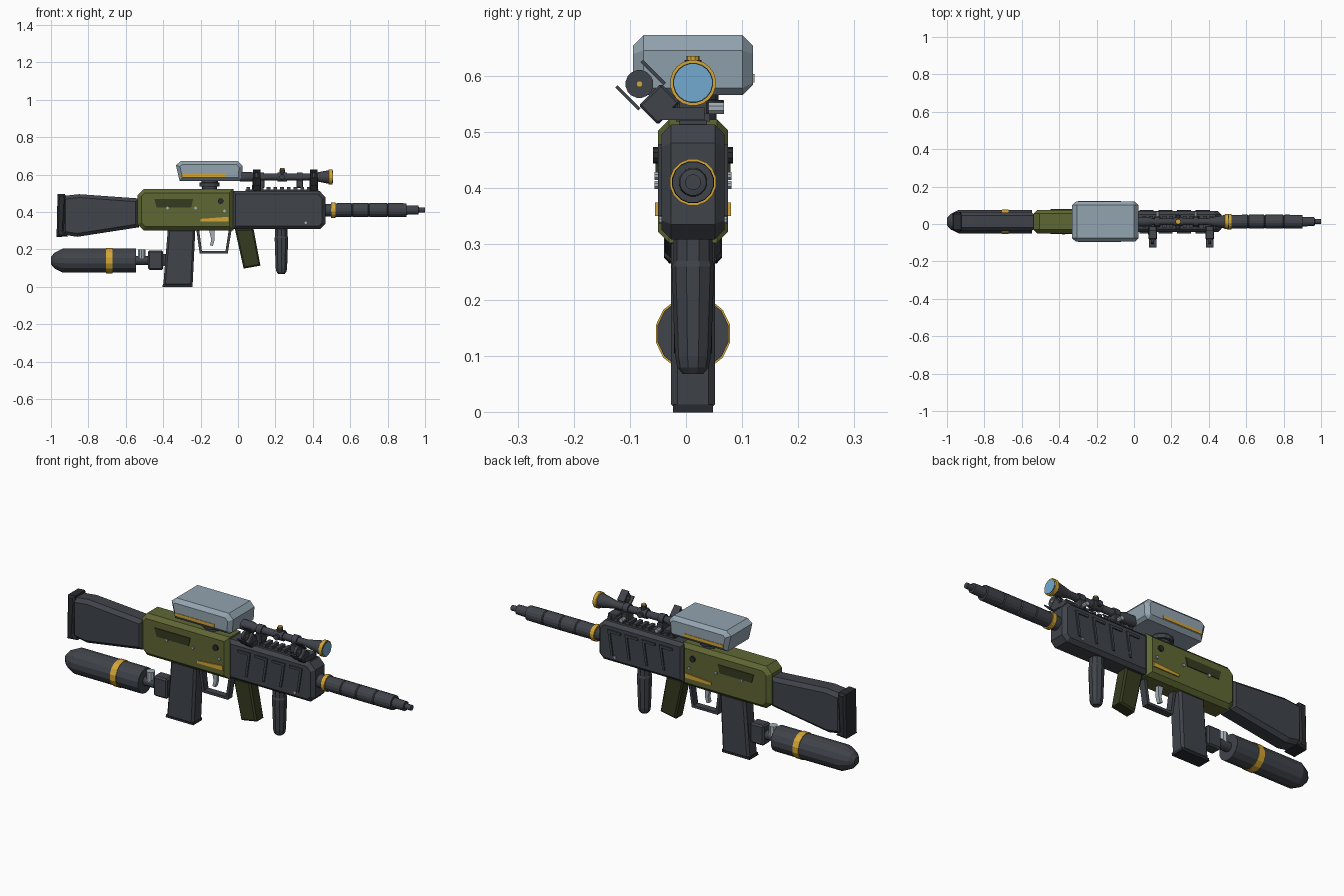
import bpy, bmesh, math
from mathutils import Matrix, Vector

if "Cube" in bpy.data.objects:
    bpy.data.objects.remove(bpy.data.objects["Cube"], do_unlink=True)

CY = 0.0125  # middle plane of the model


def material(name, rgb):
    m = bpy.data.materials.new(name)
    m.use_nodes = True
    m.diffuse_color = (*rgb, 1)
    m.node_tree.nodes["Principled BSDF"].inputs["Base Color"].default_value = (*rgb, 1)
    return m


DARK = material("dark gunmetal", (0.05, 0.056, 0.067))
BLACK = material("near black", (0.022, 0.025, 0.029))
OLIVE = material("olive", (0.115, 0.135, 0.034))
DEEP = material("deep olive", (0.035, 0.043, 0.014))
GREY = material("blue grey", (0.29, 0.37, 0.43))
METAL = material("light metal", (0.36, 0.42, 0.46))
GOLD = material("amber yellow", (0.66, 0.38, 0.035))
GLASS = material("sky glass", (0.17, 0.40, 0.63))


def finish(name, bm, mat, smooth=False):
    bmesh.ops.recalc_face_normals(bm, faces=bm.faces)
    me = bpy.data.meshes.new(name)
    bm.to_mesh(me)
    bm.free()
    me.materials.append(mat)
    ob = bpy.data.objects.new(name, me)
    bpy.context.collection.objects.link(ob)
    if smooth:
        bpy.ops.object.select_all(action="DESELECT")
        ob.select_set(True)
        bpy.context.view_layer.objects.active = ob
        bpy.ops.object.shade_smooth_by_angle(angle=math.radians(30))
    return ob


def prism(name, pts, half, mat, chamfer=0.0, y=CY):
    """Side profile (x, z) extruded across the width, with chamfered rims."""
    bm = bmesh.new()
    face = bm.faces.new([bm.verts.new((x, y - half, z)) for x, z in pts])
    new = bmesh.ops.extrude_face_region(bm, geom=[face])["geom"]
    moved = [v for v in new if isinstance(v, bmesh.types.BMVert)]
    bmesh.ops.translate(bm, verts=moved, vec=(0, 2 * half, 0))
    if chamfer:
        rim = [e for e in bm.edges if abs(e.verts[0].co.y - e.verts[1].co.y) < 1e-6]
        bmesh.ops.bevel(bm, geom=rim, offset=chamfer, segments=1, affect="EDGES")
    return finish(name, bm, mat)


def box(name, lo, hi, mat, chamfer=0.0, turn=None):
    bm = bmesh.new()
    lo, hi = Vector(lo), Vector(hi)
    bmesh.ops.create_cube(bm, size=1)
    bmesh.ops.scale(bm, verts=bm.verts, vec=hi - lo)
    bmesh.ops.translate(bm, verts=bm.verts, vec=(lo + hi) / 2)
    if chamfer:
        bmesh.ops.bevel(bm, geom=bm.edges[:], offset=chamfer, segments=1, affect="EDGES")
    if turn:
        bmesh.ops.transform(bm, matrix=turn, verts=bm.verts)
    return finish(name, bm, mat)


def lathe(name, prof, mat, origin=(0, CY, 0), axis="X", sides=16, smooth=False, turn=None):
    """Profile of (distance along axis, radius), closed at both ends."""
    bm = bmesh.new()
    rings = []
    for d, r in prof:
        ring = []
        for i in range(sides):
            a = 2 * math.pi * (i + 0.5) / sides
            u, v = r * math.cos(a), r * math.sin(a)
            p = {"X": (d, u, v), "Y": (u, d, v), "Z": (u, v, d)}[axis]
            ring.append(bm.verts.new(Vector(origin) + Vector(p)))
        rings.append(ring)
    for a, b in zip(rings, rings[1:]):
        for i in range(sides):
            j = (i + 1) % sides
            bm.faces.new((a[i], a[j], b[j], b[i]))
    bm.faces.new(rings[0])
    bm.faces.new(rings[-1])
    if turn:
        bmesh.ops.transform(bm, matrix=turn, verts=bm.verts)
    return finish(name, bm, mat, smooth)


# Shoulder stock and butt pad
prism("stock", [(-.94, .485), (-.85, .495), (-.53, .472), (-.53, .318), (-.86, .267), (-.94, .28)],
      .05, DARK, .018)
prism("butt_pad", [(-.965, .495), (-.925, .497), (-.92, .47), (-.93, .3), (-.91, .27), (-.97, .265)],
      .052, BLACK, .01)

# Receiver and handguard
prism("receiver", [(-.537, .49), (-.505, .522), (-.025, .522), (-.025, .302), (-.505, .302), (-.537, .335)],
      .0625, OLIVE, .02)
prism("handguard", [(-.03, .513), (.435, .513), (.467, .48), (.467, .335), (.44, .308), (-.03, .308)],
      .056, DARK, .017)

# Details repeated on both flanks
for side, label in ((-1, "right"), (1, "left")):
    ry = CY + side * .0635
    hy = CY + side * .057
    prism("receiver_panel_" + label, [(-.447, .468), (-.24, .468), (-.25, .425), (-.435, .425)], .003, DEEP, y=ry)
    prism("receiver_stripe_" + label, [(-.2, .363), (-.05, .374), (-.05, .35), (-.2, .35)], .004, GOLD, y=ry)
    lathe("receiver_pin_" + label, [(-.008, .015), (.008, .015)], BLACK, (-.093, ry, .458), "Y", 10)
    for x, z in ((-.377, .421), (-.227, .421), (-.072, .405)):
        lathe("receiver_screw_" + label, [(-.005, .008), (.005, .008)], METAL, (x, ry, z), "Y", 8)
    for x, z in ((.083, .372), (.363, .342)):
        lathe("handguard_screw_" + label, [(-.004, .007), (.004, .007)], METAL, (x, hy, z), "Y", 8)
    for i in range(4):
        x = .03 + i * .1
        prism("handguard_rib_" + label, [(x, .478), (x + .075, .478), (x + .055, .35), (x + .043, .35),
              (x + .06, .465), (x, .465)], .005, DARK, y=hy)

# Barrel, collar and muzzle
lathe("barrel_socket", [(.46, .034), (.505, .034)], DARK, (0, CY, .41))
lathe("barrel_collar", [(.498, .042), (.52, .042)], GOLD, (0, CY, .41))
prof = [(.515, .037)]
for x in (.61, .7, .8):
    prof += [(x - .004, .038), (x, .034), (x + .004, .038)]
lathe("barrel", prof + [(.9, .037)], DARK, (0, CY, .41))
lathe("muzzle", [(.89, .026), (.965, .024), (.967, .014), (1, .014)], DARK, (0, CY, .41))

# Grip, trigger, magazine and fore grip
prism("grip", [(-.375, .31), (-.228, .31), (-.243, .003), (-.4, .003)], .039, DARK, .011)
prism("grip_foot", [(-.402, .014), (-.242, .014), (-.243, 0), (-.403, 0)], .036, BLACK)
guard = [(-.222, .3), (-.205, .177), (-.055, .177), (-.035, .3)]
inner = [(-.207, .3), (-.193, .19), (-.067, .19), (-.05, .3)]
for a in range(3):
    prism("trigger_guard", [guard[a], guard[a + 1], inner[a + 1], inner[a]], .018, DARK)
prism("trigger", [(-.155, .305), (-.125, .305), (-.125, .25), (-.135, .218), (-.15, .222), (-.143, .25)],
      .01, METAL)
prism("magazine", [(-.017, .31), (.083, .31), (.12, .113), (.03, .097)], .034, DEEP, .008)
lathe("fore_grip", [(.31, .035), (.27, .035), (.26, .038), (.1, .032), (.08, .028), (.068, .018)],
      DARK, (.232, CY, 0), "Z", 10)

# Air tank with valve
lathe("tank", [(-1, .02), (-.98, .043), (-.935, .065), (-.545, .065)], DARK, (0, CY, .14), sides=14)
lathe("tank_band", [(-.706, .068), (-.672, .068)], GOLD, (0, CY, .14), sides=14)
lathe("tank_neck", [(-.55, .024), (-.47, .024)], DARK, (0, CY, .14), sides=12)
lathe("tank_valve", [(.145, .022), (.2, .022)], METAL, (-.515, CY, 0), "Z", 10)
box("valve_block", (-.48, CY - .032, .09), (-.4, CY + .032, .195), DARK, .008)
box("valve_mount", (-.41, CY - .02, .11), (-.37, CY + .02, .175), DARK)

# Feed hopper on its neck
prism("hopper", [(-.332, .65), (-.305, .672), (0, .672), (.025, .645), (.02, .578), (.005, .565), (-.312, .565)],
      .107, GREY, .019)
for side, label in ((-1, "right"), (1, "left")):
    box("hopper_stripe_" + label, (-.3, CY + side * .1065 - .003, .588), (-.07, CY + side * .1065 + .003, .603), GOLD)
lathe("hopper_neck", [(.515, .042), (.535, .042), (.536, .055), (.556, .055), (.557, .045), (.57, .045)],
      DARK, (-.152, CY, 0), "Z", 14)

# Top rail
box("rail", (.04, CY - .025, .505), (.43, CY + .025, .52), DARK)
for i in range(11):
    x = .045 + i * .036
    box("rail_tooth", (x, CY - .03, .518), (x + .02, CY + .03, .532), DARK)

# Scope
S = (0, CY, .587)
lathe("scope_tube", [(.01, .026), (.075, .026), (.1, .018), (.39, .018), (.485, .037)], DARK, S, smooth=True)
lathe("scope_rim", [(.483, .037), (.486, .041), (.505, .041)], GOLD, S, sides=20)
lathe("scope_inner_rim", [(.504, .036), (.506, .036)], BLACK, S, sides=20)
lathe("scope_lens", [(.505, .034), (.5075, .034)], GLASS, S, sides=20)
lathe("scope_eyepiece", [(.007, .021), (.012, .021)], GLASS, S)
lathe("scope_saddle", [(.21, .024), (.262, .024)], DARK, S)
lathe("scope_turret", [(.6, .015), (.628, .015)], DARK, (.236, CY, 0), "Z", 10)
lathe("turret_cap", [(.627, .012), (.635, .012)], GOLD, (.236, CY, 0), "Z", 10)
lathe("side_turret", [(-.036, .014), (.036, .014)], DARK, (.236, CY, .587), "Y", 10)
for x in (.125, .33):
    lathe("scope_ring", [(x - .015, .025), (x + .015, .025)], DARK, S)
    box("scope_foot", (x - .018, CY - .028, .528), (x + .018, CY + .028, .572), DARK, .004)
    lathe("scope_clamp", [(.028, .011), (.055, .011)], METAL, (x, CY, .542), "Y", 8)

# Offset sights, leaning out to the right at 45 degrees
for x, label in ((.1, "rear"), (.405, "front")):
    turn = Matrix.Translation((x, -.083, .585)) @ Matrix.Rotation(math.radians(45), 4, "X")
    prism(label + "_sight_base", [(x - .024, .521), (x + .024, .521), (x + .024, .543), (x - .024, .543)],
          .045, DARK, y=-.012)
    box(label + "_sight_arm", (-.022, -.028, -.075), (.022, .028, -.026), DARK, .004, turn)
    for s in (-1, 1):
        box(label + "_sight_ear", (-.02, s * .032 - .003, -.032), (.02, s * .032 + .003, .026), DARK, 0, turn)
    lathe(label + "_sight_disc", [(-.008, .025), (.008, .025)], DARK, (0, 0, 0), sides=16, turn=turn)
    lathe(label + "_sight_bead", [(-.01, .005), (.01, .005)], GOLD, (0, 0, 0), sides=8, turn=turn)
